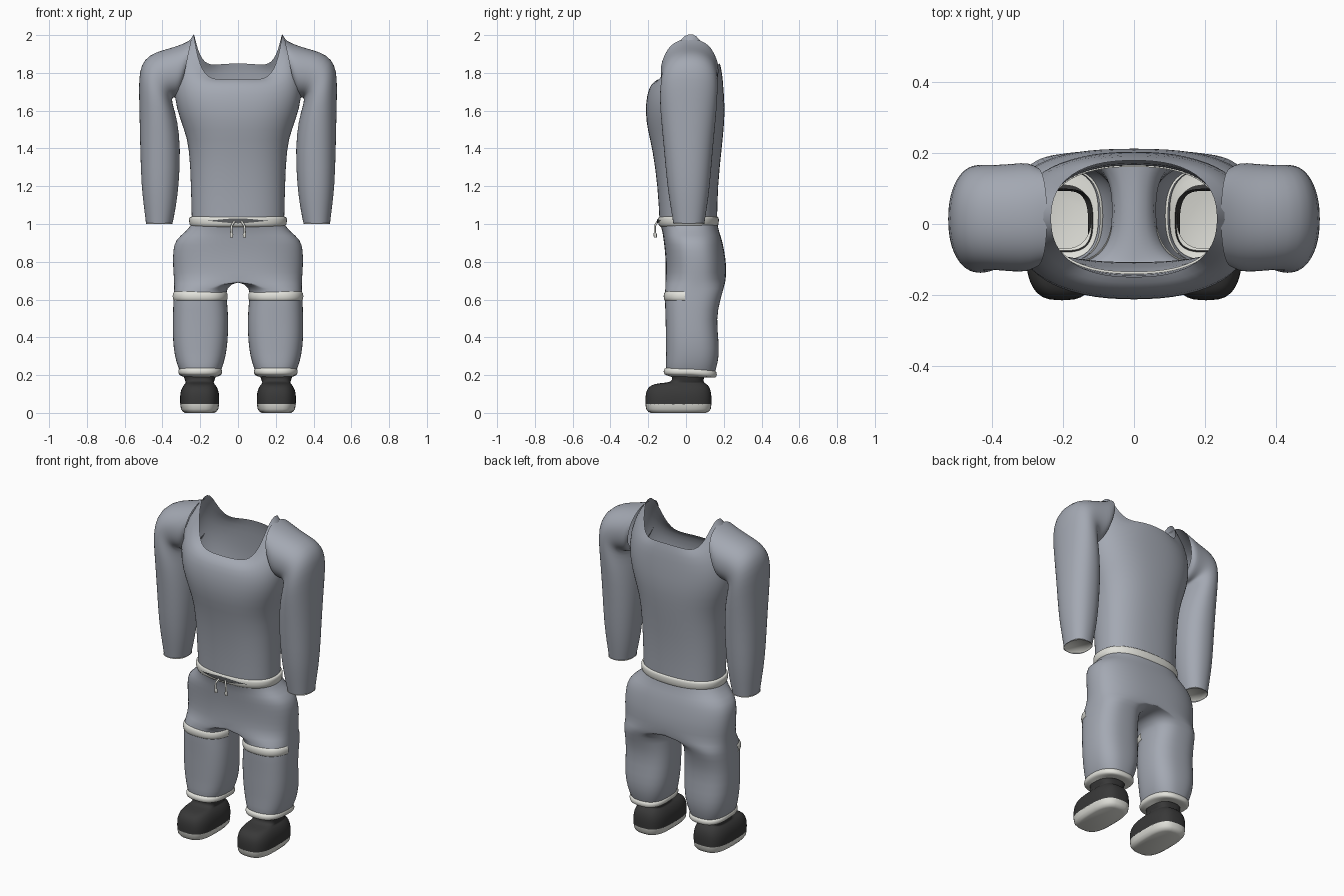
import bpy, bmesh, math

cube = bpy.data.objects.get("Cube")
if cube:
    bpy.data.objects.remove(cube)


def material(name, r, g, b):
    m = bpy.data.materials.new(name)
    m.use_nodes = True
    m.diffuse_color = (r, g, b, 1)
    m.node_tree.nodes["Principled BSDF"].inputs["Base Color"].default_value = (r, g, b, 1)
    return m


GREY = material("blue grey cloth", 0.37, 0.395, 0.45)
WHITE = material("off white trim", 0.76, 0.76, 0.71)
DARK = material("charcoal shoe", 0.04, 0.04, 0.04)
SHADE = material("dark grey patch", 0.11, 0.115, 0.12)


def ring(x0, z0, x1, z1, yf, yb, n=2.4, side=0, back=0, power=4, clamp=False, segs=32):
    """Rounded cross-section spanning (x0,z0)-(x1,z1) sideways and yf-yb in depth."""
    pts = []
    for i in range(segs):
        a = math.tau * i / segs
        c, s = math.cos(a), math.sin(a)
        u = math.copysign(abs(c) ** (2 / n), c) * 0.5 + 0.5
        v = math.copysign(abs(s) ** (2 / n), s) * 0.5 + 0.5
        x = x0 + (x1 - x0) * u
        z = z0 + (z1 - z0) * u + side * abs(c) ** power + back * max(s, 0)
        pts.append((max(x, 0) if clamp else x, yf + (yb - yf) * v, z))
    return pts


def flat(z, x0, x1, yf, yb, **kw):
    return ring(x0, z, x1, z, yf, yb, **kw)


def loft(name, rings, mat, mirror=False, cap=False, keep=None, subdiv=1):
    """Skin the rings, listed bottom to top, into a smooth shell."""
    bm = bmesh.new()
    rows = [[bm.verts.new(p) for p in r] for r in rings]
    n = len(rows[0])
    for lo, hi in zip(rows, rows[1:]):
        for i in range(n):
            j = (i + 1) % n
            bm.faces.new((lo[i], lo[j], hi[j], hi[i]))
    if cap:
        bm.faces.new(rows[0][::-1])
    if keep:
        drop = [f for f in bm.faces if not keep(f.calc_center_median())]
        bmesh.ops.delete(bm, geom=drop, context='FACES')
    me = bpy.data.meshes.new(name)
    bm.to_mesh(me)
    bm.free()
    me.materials.append(mat)
    for p in me.polygons:
        p.use_smooth = True
    ob = bpy.data.objects.new(name, me)
    bpy.context.collection.objects.link(ob)
    if mirror:
        ob.modifiers.new("Mirror", 'MIRROR')
    if subdiv:
        ob.modifiers.new("Smooth", 'SUBSURF').levels = subdiv
    return ob


# Shirt body with a scooped, open neck
body = [(1.0, .245, -.14, .165, 0, 0), (1.2, .25, -.15, .168, 0, 0),
        (1.4, .258, -.178, .19, 0, 0), (1.5, .285, -.205, .2, 0, 0),
        (1.6, .325, -.217, .207, 0, 0), (1.69, .35, -.207, .2, .06, .02),
        (1.745, .31, -.185, .192, .16, .06), (1.765, .235, -.15, .18, .245, .085)]
loft("shirt_body", [flat(z, -w, w, f, b, side=s, back=k, power=6 if w < .25 else 4)
                    for z, w, f, b, s, k in body], GREY)

# Sleeves, bending over the shoulder into the neck
sleeve = [(.347, 1.0, .487, 1.0, -.067, .097), (.33, 1.08, .497, 1.08, -.08, .11),
          (.313, 1.2, .512, 1.2, -.1, .127), (.303, 1.4, .518, 1.4, -.117, .142),
          (.32, 1.55, .522, 1.6, -.135, .16), (.345, 1.63, .525, 1.72, -.14, .167),
          (.35, 1.66, .522, 1.81, -.135, .167), (.345, 1.67, .497, 1.872, -.13, .167),
          (.335, 1.67, .44, 1.91, -.13, .167), (.32, 1.67, .36, 1.93, -.135, .17),
          (.31, 1.68, .285, 1.955, -.135, .175), (.305, 1.7, .245, 1.98, -.12, .16)]
loft("sleeves", [ring(*r, n=2.2) for r in sleeve], GREY, mirror=True)
loft("sleeve_linings", [flat(1.012, .352, .482, -.062, .092), flat(1.0, .346, .488, -.068, .098)][::1],
     WHITE, mirror=True, cap=True, subdiv=0)

# Trousers: one half with the inner wall removed, mirrored
legs = [(.205, .1, .3, -.1, .15), (.24, .082, .318, -.108, .162), (.3, .065, .335, -.105, .175),
        (.38, .053, .346, -.107, .174), (.5, .05, .345, -.108, .16), (.6, .058, .343, -.113, .182),
        (.66, .068, .338, -.11, .2)]
hips = [(.705, .34, -.11, .212), (.78, .346, -.107, .215), (.86, .346, -.112, .203),
        (.92, .332, -.12, .19), (.96, .275, -.125, .175), (1.0, .247, -.138, .167)]
loft("trousers", [flat(*r, n=2.6) for r in legs]
     + [flat(z, -w, w, f, b, clamp=True, n=2.5) for z, w, f, b in hips],
     GREY, mirror=True, keep=lambda c: c.x > 1e-4)

# Waistband, its front patch and the drawstring
band = [(.985, .245, -.135, .165), (.992, .258, -.148, .173), (1.03, .262, -.15, .176),
        (1.04, .255, -.143, .17), (1.038, .243, -.135, .162)]
loft("waistband", [flat(z, -w, w, f, b) for z, w, f, b in band], WHITE)
loft("waistband_patch", [flat(1.002, -.263, .263, -.154, .177, side=.028, power=1),
                         flat(1.032, -.265, .265, -.155, .178, side=-.028, power=1)],
     SHADE, keep=lambda c: abs(c.x) < .17 and c.y < 0)
for tag, sx in (("left", 1), ("right", -1)):
    cu = bpy.data.curves.new(tag + "_drawstring", 'CURVE')
    cu.dimensions = '3D'
    cu.bevel_depth = .007
    cu.bevel_resolution = 2
    cu.use_fill_caps = True
    path = [(.02, -.152, 1.012, .8), (.034, -.165, .99, .8), (.036, -.165, .955, .8),
            (.034, -.163, .945, 1.3), (.034, -.162, .928, 1.1)]
    sp = cu.splines.new('POLY')
    sp.points.add(len(path) - 1)
    for p, (x, y, z, r) in zip(sp.points, path):
        p.co = (sx * x, y, z, 1)
        p.radius = r
    cu.materials.append(WHITE)
    bpy.context.collection.objects.link(bpy.data.objects.new(tag + "_drawstring", cu))


def puff(z0, z1, x0, x1, yf, yb, grow, tilt=0):
    """Rings of a rounded band standing proud of a leg."""
    out = []
    for t, g in ((0, -.01), (.12, .7), (.5, 1), (.88, .7), (1, -.01)):
        d = grow * g
        out.append(flat(z0 + (z1 - z0) * t, x0 - d, x1 + d, yf - d, yb + d, n=2.6, back=tilt))
    return out


# Knee bands on the front half, ankle cuffs all round
loft("knee_bands", puff(.592, .642, .062, .338, -.109, .185, .011), WHITE,
     mirror=True, keep=lambda c: c.y < .015)
loft("ankle_cuffs", [flat(.188, .12, .28, -.07, .11)]
     + puff(.2, .238, .095, .305, -.107, .152, .013, tilt=-.015), WHITE, mirror=True)

# Shoes: dark upper with an open ankle, pale sole
upper = [(.045, .1, .306, -.215, .135), (.085, .098, .308, -.216, .136), (.12, .103, .303, -.21, .132),
         (.148, .118, .288, -.19, .118), (.158, .13, .275, -.14, .1), (.162, .128, .278, -.075, .093),
         (.185, .12, .285, -.073, .094), (.205, .115, .29, -.08, .1)]
loft("shoe_uppers", [flat(*r, n=3) for r in upper], DARK, mirror=True)
sole = [(0, .125, .281, -.185, .105), (.006, .115, .291, -.2, .12),
        (.02, .104, .302, -.211, .131), (.047, .1, .306, -.215, .135)]
loft("shoe_soles", [flat(*r, n=3) for r in sole], WHITE, mirror=True, cap=True, subdiv=0)
